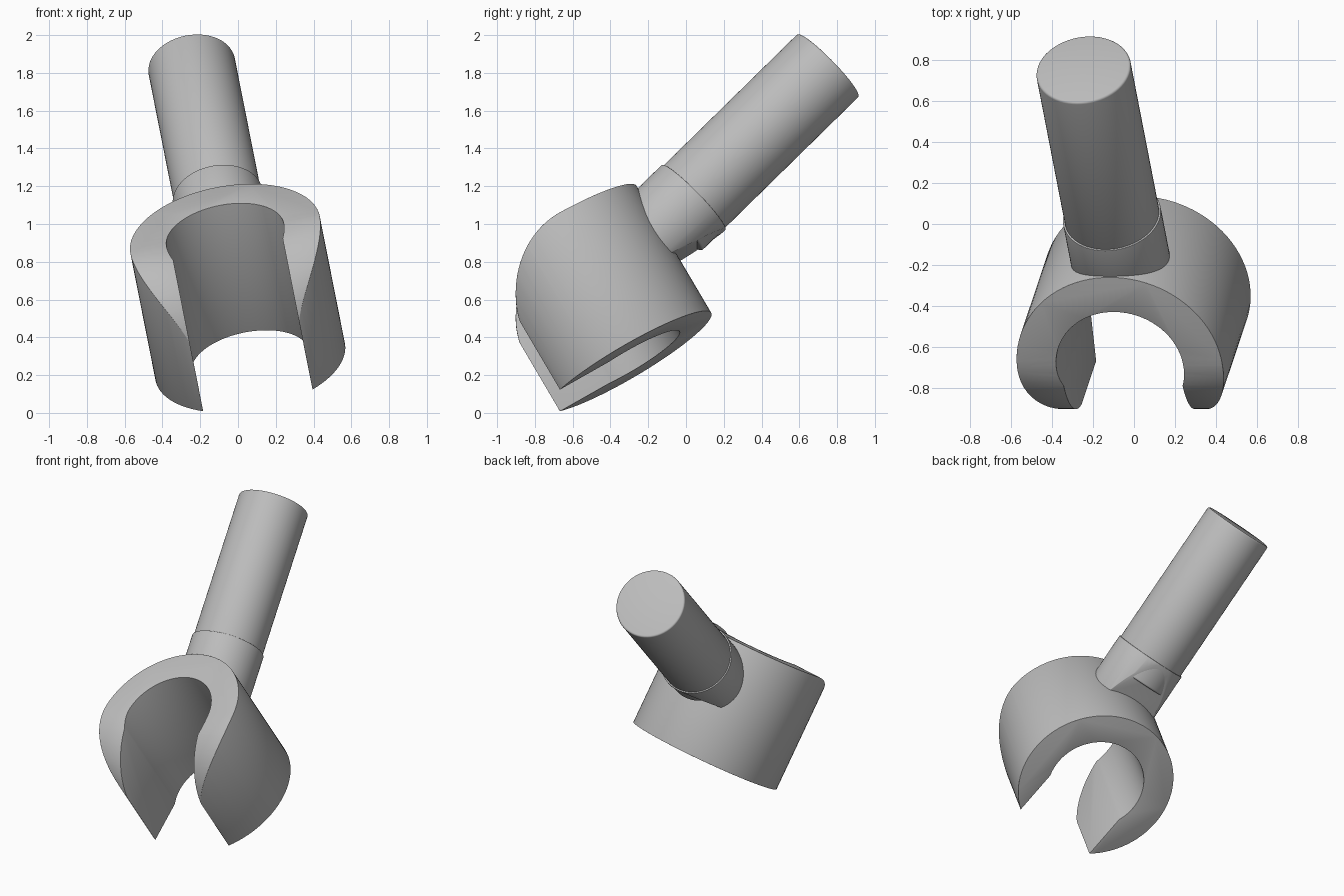
import bpy, bmesh
from math import radians, sin, cos, asin, pi, sqrt
from mathutils import Matrix, Vector

cube = bpy.data.objects.get("Cube")
if cube:
    bpy.data.objects.remove(cube, do_unlink=True)

grey = bpy.data.materials.new("light grey plastic")
grey.use_nodes = True
grey.diffuse_color = (0.5, 0.5, 0.5, 1)
grey.node_tree.nodes["Principled BSDF"].inputs["Base Color"].default_value = (0.5, 0.5, 0.5, 1)

# Pose of the whole hand; the local origin is the middle of the grip
POSE = (Matrix.Rotation(radians(-11.2), 4, 'Y') @ Matrix.Rotation(radians(30), 4, 'X')
        @ Matrix.Translation((0.116, -0.139, 0.768)))
# Axis of the wrist: leaves the grip backwards, rising a little
WRIST = Matrix.Rotation(radians(15), 4, 'X') @ Matrix.Rotation(radians(-90), 4, 'X')

OUTER, INNER, GAP = 0.511, 0.316, 0.295
HALF_HEIGHT = 0.396


def make_object(name, bm):
    bmesh.ops.recalc_face_normals(bm, faces=bm.faces)
    mesh = bpy.data.meshes.new(name)
    bm.to_mesh(mesh)
    bm.free()
    mesh.materials.append(grey)
    obj = bpy.data.objects.new(name, mesh)
    bpy.context.collection.objects.link(obj)
    obj.matrix_world = POSE
    return obj


def prism(name, points, offset):
    """Extrude a closed outline of 3D points along an offset."""
    bm = bmesh.new()
    face = bm.faces.new([bm.verts.new(p) for p in points])
    new = bmesh.ops.extrude_face_region(bm, geom=[face])["geom"]
    bmesh.ops.translate(bm, vec=offset, verts=[v for v in new if isinstance(v, bmesh.types.BMVert)])
    return make_object(name, bm)


def cylinder(radius, start, end, segments=64):
    """Cylinder along the wrist axis between two distances."""
    bm = bmesh.new()
    bmesh.ops.create_cone(bm, cap_ends=True, segments=segments, radius1=radius, radius2=radius,
                          depth=end - start,
                          matrix=WRIST @ Matrix.Translation((0, 0, (start + end) / 2)))
    return bm


def arc(radius, half_gap, steps):
    """Arc round the back, open towards the front, from right tip to left tip."""
    tip = -pi / 2 + asin(half_gap / radius)
    sweep = pi - 2 * tip
    return [(radius * cos(tip + sweep * i / steps), radius * sin(tip + sweep * i / steps))
            for i in range(steps + 1)]


def finish(obj, bevel):
    bpy.ops.object.select_all(action='DESELECT')
    obj.select_set(True)
    bpy.context.view_layer.objects.active = obj
    mod = obj.modifiers.new("soft edges", 'BEVEL')
    mod.width = bevel
    mod.segments = 3
    mod.limit_method = 'ANGLE'
    mod.angle_limit = radians(35)
    for m in list(obj.modifiers):
        bpy.ops.object.modifier_apply(modifier=m.name)
    bpy.ops.object.shade_smooth_by_angle(angle=radians(35))


# Grip: C-shaped section with parallel walls at the opening
outline = arc(OUTER, GAP, 72) + arc(INNER, GAP, 56)[::-1]
grip = prism("grip", [(x, y, -HALF_HEIGHT) for x, y in outline], Vector((0, 0, 1)))

# Side profile: flat top that rounds down towards the finger tips
ROUND = 0.468
side = [(1, -1), (1, HALF_HEIGHT)]
for i in range(25):
    a = pi / 2 * i / 24
    side.append((0.04 - ROUND * sin(a), HALF_HEIGHT - ROUND + ROUND * cos(a)))
side += [(-0.6, HALF_HEIGHT - ROUND), (-0.6, -1)]
cutter = prism("grip_cutter", [(-1, y, z) for y, z in side], Vector((2, 0, 0)))
cutter.hide_render = True
cut = grip.modifiers.new("rounded top", 'BOOLEAN')
cut.operation = 'INTERSECT'
cut.solver = 'EXACT'
cut.object = cutter
finish(grip, 0.014)
bpy.data.objects.remove(cutter, do_unlink=True)

# Collar with a flat underside
bm = cylinder(0.241, 0.434, 0.77)
cut_geom = bmesh.ops.bisect_plane(bm, geom=bm.verts[:] + bm.edges[:] + bm.faces[:],
                                  plane_co=(0, 0, -0.033), plane_no=(0, 0, -1),
                                  clear_outer=True)["geom_cut"]
bmesh.ops.contextual_create(bm, geom=[e for e in cut_geom if isinstance(e, bmesh.types.BMEdge)])
finish(make_object("collar", bm), 0.006)

# Wrist post
finish(make_object("wrist_post", cylinder(0.232, 0.6, 1.78)), 0.012)
